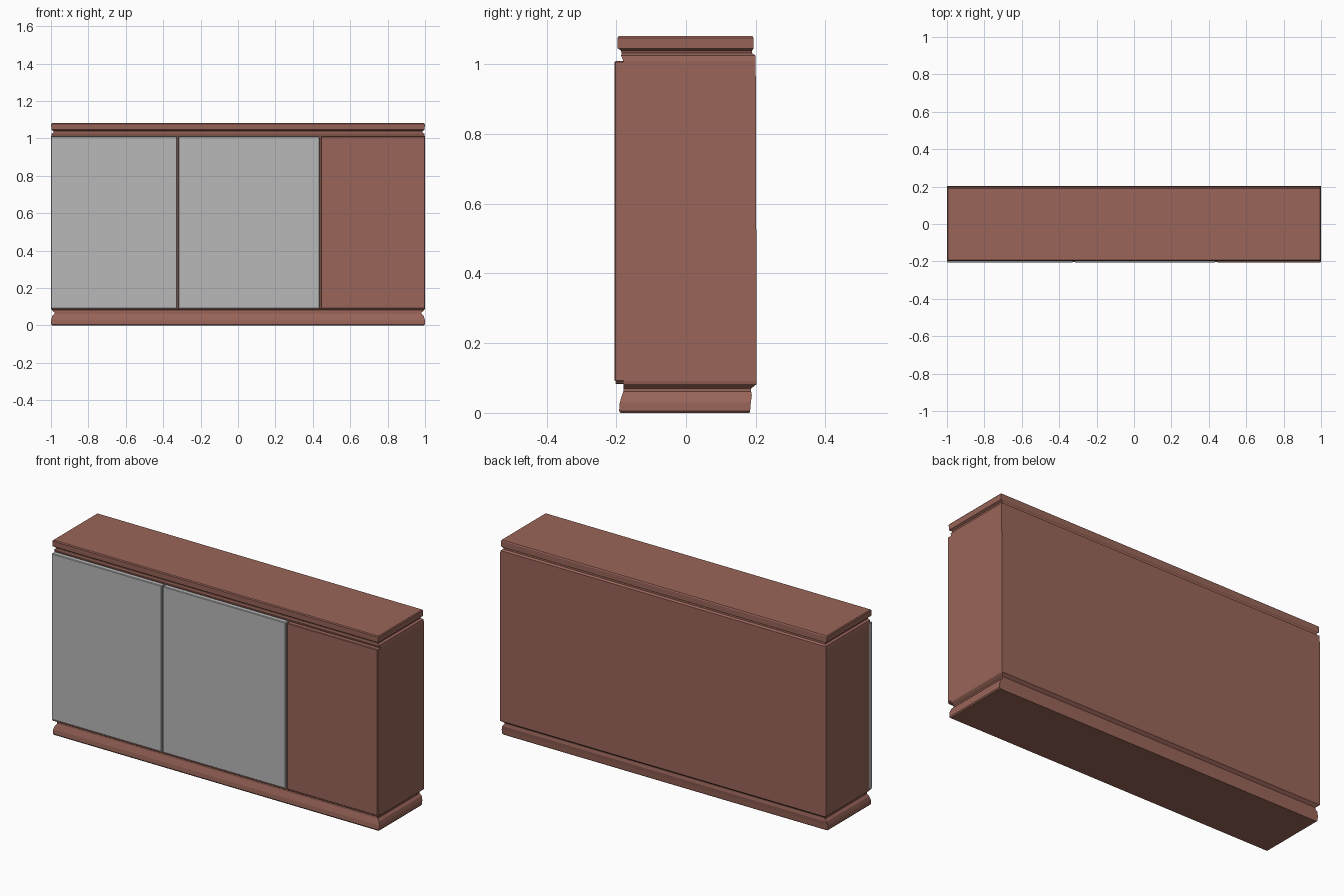
import bpy, bmesh

if "Cube" in bpy.data.objects:
    bpy.data.objects.remove(bpy.data.objects["Cube"])


def material(name, rgb):
    m = bpy.data.materials.new(name)
    m.diffuse_color = (*rgb, 1)
    m.use_nodes = True
    m.node_tree.nodes["Principled BSDF"].inputs["Base Color"].default_value = m.diffuse_color
    return m


BROWN = material("red_brown_wood", (0.32, 0.13, 0.10))
GREY = material("light_grey_panel", (0.48, 0.48, 0.48))


def loft(name, rings, mat, bottom=True, top=True):
    """Stack rectangles (z, half width, front y, back y) into a moulded box."""
    bm = bmesh.new()
    loops = [[bm.verts.new(p) for p in
              ((-w, y0, z), (w, y0, z), (w, y1, z), (-w, y1, z))]
             for z, w, y0, y1 in rings]
    for a, b in zip(loops, loops[1:]):
        for i in range(4):
            j = (i + 1) % 4
            bm.faces.new((a[i], a[j], b[j], b[i]))
    if bottom:
        bm.faces.new(loops[0][::-1])
    if top:
        bm.faces.new(loops[-1])
    me = bpy.data.meshes.new(name)
    bm.to_mesh(me)
    bm.free()
    me.materials.append(mat)
    ob = bpy.data.objects.new(name, me)
    bpy.context.collection.objects.link(ob)
    return ob


def panel(name, x0, x1, mat, y0=-0.205, y1=-0.17, z0=0.09, z1=1.01):
    w = (x1 - x0) / 2
    ob = loft(name, [(z0, w, y0, y1), (z1, w, y0, y1)], mat)
    ob.location.x = (x0 + x1) / 2
    bev = ob.modifiers.new("soft_edges", "BEVEL")
    bev.width = 0.003
    bev.segments = 1
    return ob


# Moulded plinth, narrowing to a neck under the body
loft("plinth", [(0.0, 0.994, -0.188, 0.182), (0.006, 0.999, -0.192, 0.184),
                (0.03, 0.999, -0.19, 0.186), (0.05, 0.993, -0.184, 0.189),
                (0.062, 0.982, -0.18, 0.187), (0.07, 0.982, -0.18, 0.187)],
     BROWN, top=False)

# Main body with flared lower lip and stepped top
loft("cabinet_body", [(0.07, 0.982, -0.18, 0.187), (0.083, 0.997, -0.18, 0.203),
                      (0.09, 0.999, -0.18, 0.203), (1.01, 0.999, -0.18, 0.2),
                      (1.025, 0.996, -0.186, 0.2), (1.032, 0.985, -0.185, 0.19)],
     BROWN, bottom=False, top=False)

# Top board with rounded underside
loft("top_board", [(1.032, 0.985, -0.185, 0.19), (1.04, 0.988, -0.187, 0.19),
                   (1.046, 0.998, -0.196, 0.194), (1.076, 0.999, -0.197, 0.194),
                   (1.081, 0.995, -0.193, 0.191)],
     BROWN, bottom=False)

# Lower lip carrying the front panels
panel("front_sill", -0.998, 0.998, BROWN, y0=-0.203, y1=-0.175, z0=0.083, z1=0.09)

# Front: two grey doors and a fixed brown panel
panel("left_door", -0.999, -0.325, GREY)
panel("right_door", -0.319, 0.435, GREY)
panel("fixed_front_panel", 0.443, 0.999, BROWN)
